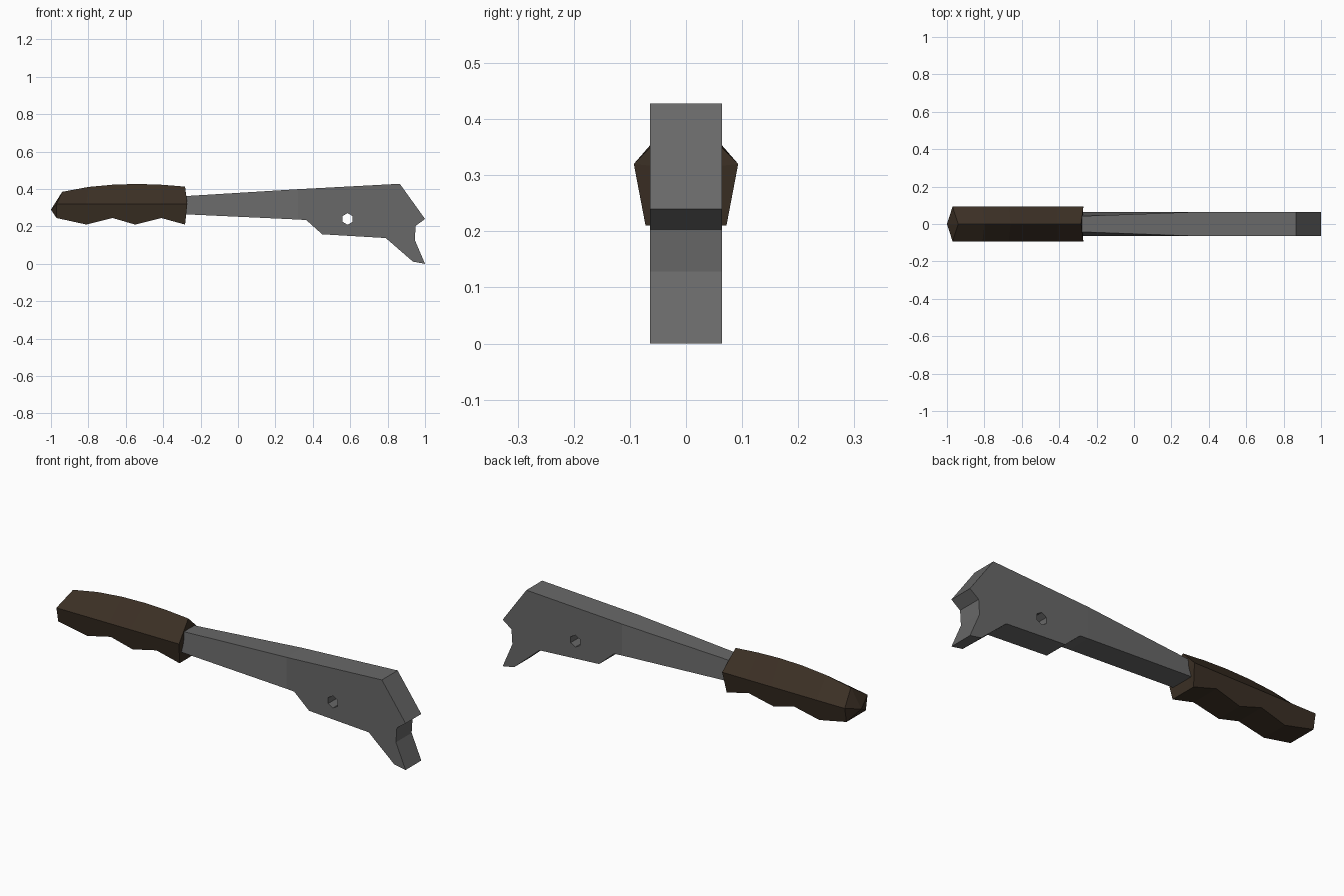
import bpy
import bmesh
import math

if "Cube" in bpy.data.objects:
    bpy.data.objects.remove(bpy.data.objects["Cube"])


def material(name, rgb):
    m = bpy.data.materials.new(name)
    m.diffuse_color = (*rgb, 1)
    m.use_nodes = True
    m.node_tree.nodes["Principled BSDF"].inputs["Base Color"].default_value = m.diffuse_color
    return m


def finish(name, bm, mat):
    bmesh.ops.recalc_face_normals(bm, faces=bm.faces[:])
    mesh = bpy.data.meshes.new(name)
    bm.to_mesh(mesh)
    bm.free()
    obj = bpy.data.objects.new(name, mesh)
    bpy.context.collection.objects.link(obj)
    mesh.materials.append(mat)
    return obj


metal = material("grey metal", (0.14, 0.14, 0.14))
brown = material("dark brown grip", (0.044, 0.029, 0.018))

# Grip: five-sided sections with a top ridge and finger grooves underneath
# each station: ridge x, ridge z, side x, bottom x, bottom z
stations = [
    (-0.94, 0.385, -0.97, -0.97, 0.245),
    (-0.80, 0.411, -0.81, -0.81, 0.21),
    (-0.66, 0.424, -0.67, -0.67, 0.245),
    (-0.53, 0.427, -0.55, -0.55, 0.21),
    (-0.41, 0.423, -0.41, -0.41, 0.245),
    (-0.283, 0.413, -0.271, -0.283, 0.21),
]
side_z, side_y = 0.32, 0.093
bm = bmesh.new()
rings = []
for xt, zt, xs, xb, zb in stations:
    yb = side_y - (side_z - zb) * 0.19
    section = [(xt, 0, zt), (xs, side_y, side_z), (xb, yb, zb),
               (xb, -yb, zb), (xs, -side_y, side_z)]
    rings.append([bm.verts.new(p) for p in section])
for a, b in zip(rings, rings[1:]):
    for i in range(5):
        j = (i + 1) % 5
        bm.faces.new((a[i], a[j], b[j], b[i]))
# pointed butt and nearly flat front end
for ring, tip in ((rings[0], (-1.0, 0, 0.29)), (rings[-1], (-0.275, 0, 0.31))):
    apex = bm.verts.new(tip)
    for i in range(5):
        bm.faces.new((ring[i], ring[(i + 1) % 5], apex))
finish("grip", bm, brown)

# Shank: tapers to a narrower upper edge where it enters the grip
bm = bmesh.new()
shank = [[bm.verts.new(p) for p in ((x, -yt, zt), (x, yt, zt), (x, yb, zb), (x, -yb, zb))]
         for x, zt, yt, zb, yb in ((-0.285, 0.362, 0.042, 0.265, 0.063),
                                   (0.32, 0.399, 0.064, 0.237, 0.064))]
for i in range(4):
    j = (i + 1) % 4
    bm.faces.new((shank[0][i], shank[0][j], shank[1][j], shank[1][i]))
bm.faces.new(shank[0])
finish("shank", bm, metal)

# Head: flat plate with a hooked end
outline = [(0.32, 0.399), (0.865, 0.428), (1.0, 0.24), (0.95, 0.203),
           (0.945, 0.128), (1.0, 0.0), (0.935, 0.012), (0.79, 0.138),
           (0.45, 0.158), (0.365, 0.234), (0.32, 0.237)]
bm = bmesh.new()
front = [bm.verts.new((x, -0.064, z)) for x, z in outline]
back = [bm.verts.new((x, 0.064, z)) for x, z in outline]
bm.faces.new(front)
bm.faces.new(back)
for i in range(len(outline) - 1):
    bm.faces.new((front[i], front[i + 1], back[i + 1], back[i]))
bm.faces.new((front[-1], front[0], back[0], back[-1]))
head = finish("head", bm, metal)

# Six-sided hole through the head
bpy.ops.mesh.primitive_cylinder_add(vertices=6, radius=0.031, depth=0.4,
                                    location=(0.586, 0, 0.24),
                                    rotation=(math.pi / 2, 0, 0))
cutter = bpy.context.object
cutter.name = "hole_cutter"
cutter.data.materials.append(metal)
cutter.hide_render = True
cutter.hide_viewport = False
cutter.display_type = 'WIRE'
cut = head.modifiers.new("hole", 'BOOLEAN')
cut.operation = 'DIFFERENCE'
cut.solver = 'EXACT'
cut.object = cutter
